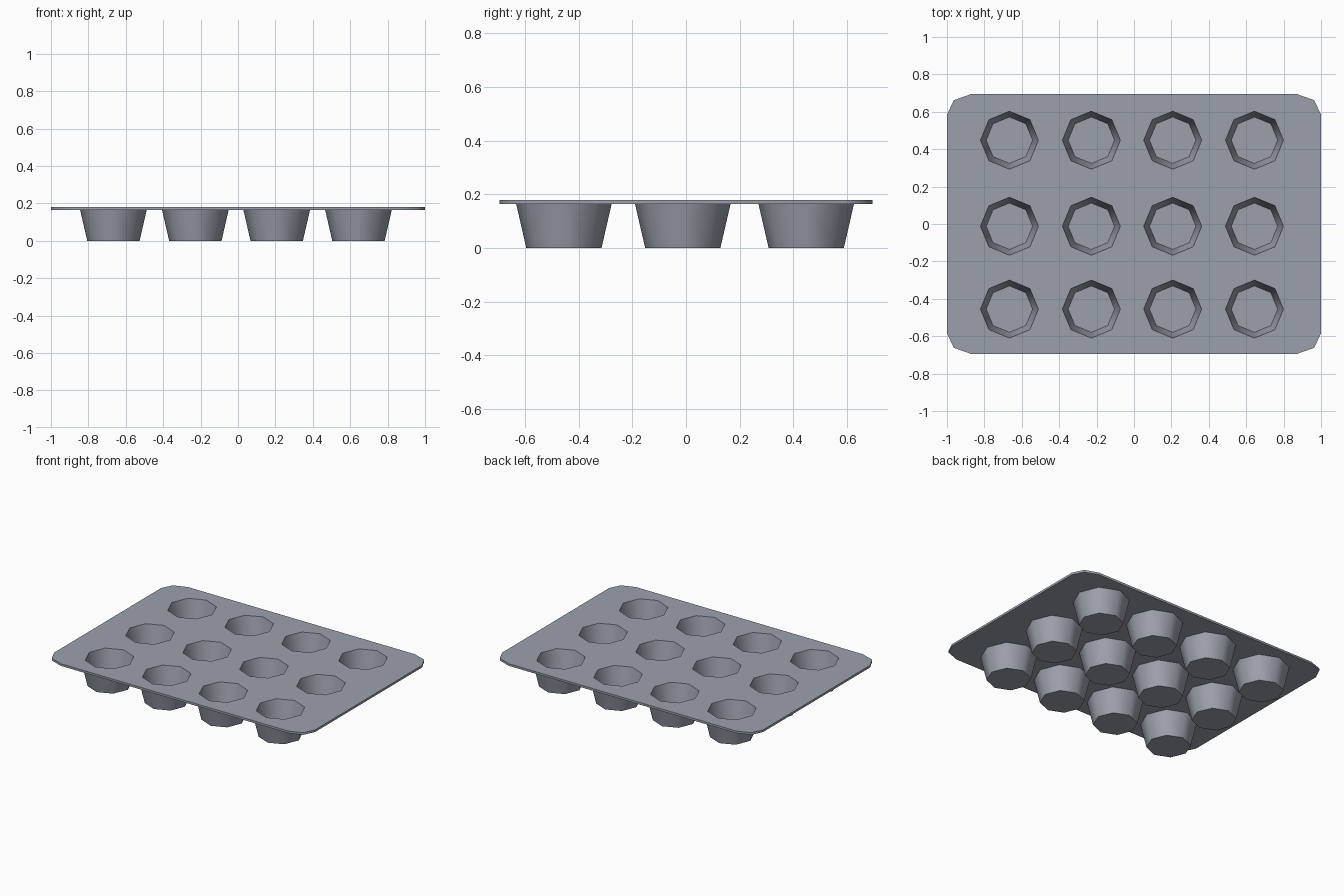
import bpy, bmesh, math

if "Cube" in bpy.data.objects:
    bpy.data.objects.remove(bpy.data.objects["Cube"])

TOP, UNDER = 0.18, 0.165          # sheet top and underside heights
XS = (-0.666, -0.228, 0.207, 0.644)
YS = (0.448, -0.012, -0.455)

bm = bmesh.new()


def loop(points, z):
    return [bm.verts.new((x, y, z)) for x, y in points]


def octagon(cx, cy, r):
    return [(cx + r * math.cos(k * math.pi / 4), cy + r * math.sin(k * math.pi / 4))
            for k in range(8)]


def bridge(a, b):
    n = len(a)
    for i in range(n):
        j = (i + 1) % n
        bm.faces.new((a[i], a[j], b[j], b[i]))


def sheet(loops):
    """Fill an outline, leaving the inner loops as holes."""
    edges = [bm.edges.get((l[i - 1], l[i])) or bm.edges.new((l[i - 1], l[i]))
             for l in loops for i in range(len(l))]
    bmesh.ops.triangle_fill(bm, edges=edges, use_beauty=True, normal=(0, 0, 1))


# Sheet outline with clipped corners
corner = [(1.0, 0.585), (0.963, 0.662), (0.87, 0.695)]
half = corner + [(-x, y) for x, y in reversed(corner)]
outline = half + [(-x, -y) for x, y in half]
rim_top, rim_under = loop(outline, TOP), loop(outline, UNDER)

# Cup mouths inside and outside
mouths, collars = [], []
cups = [(x, y) for y in YS for x in XS]
for x, y in cups:
    mouths.append(loop(octagon(x, y, 0.155), TOP))
    collars.append(loop(octagon(x, y, 0.178), UNDER))

sheet([rim_top] + mouths)
sheet([rim_under] + collars)
bridge(rim_under, rim_top)

# Cup walls and floors
for (x, y), mouth, collar in zip(cups, mouths, collars):
    floor = loop(octagon(x, y, 0.124), 0.015)
    base = loop(octagon(x, y, 0.14), 0.0)
    bridge(mouth, floor)
    bridge(collar, base)
    bm.faces.new(floor)
    bm.faces.new(base)

bmesh.ops.recalc_face_normals(bm, faces=bm.faces[:])
mesh = bpy.data.meshes.new("muffin_tray")
bm.to_mesh(mesh)
bm.free()

tray = bpy.data.objects.new("muffin_tray", mesh)
bpy.context.collection.objects.link(tray)
metal = bpy.data.materials.new("grey metal")
metal.diffuse_color = (0.33, 0.355, 0.41, 1)
metal.use_nodes = True
metal.node_tree.nodes["Principled BSDF"].inputs["Base Color"].default_value = metal.diffuse_color
mesh.materials.append(metal)

# Smooth cup walls, sharp rims
bpy.context.view_layer.objects.active = tray
tray.select_set(True)
bpy.ops.object.shade_smooth_by_angle(angle=math.radians(50))
